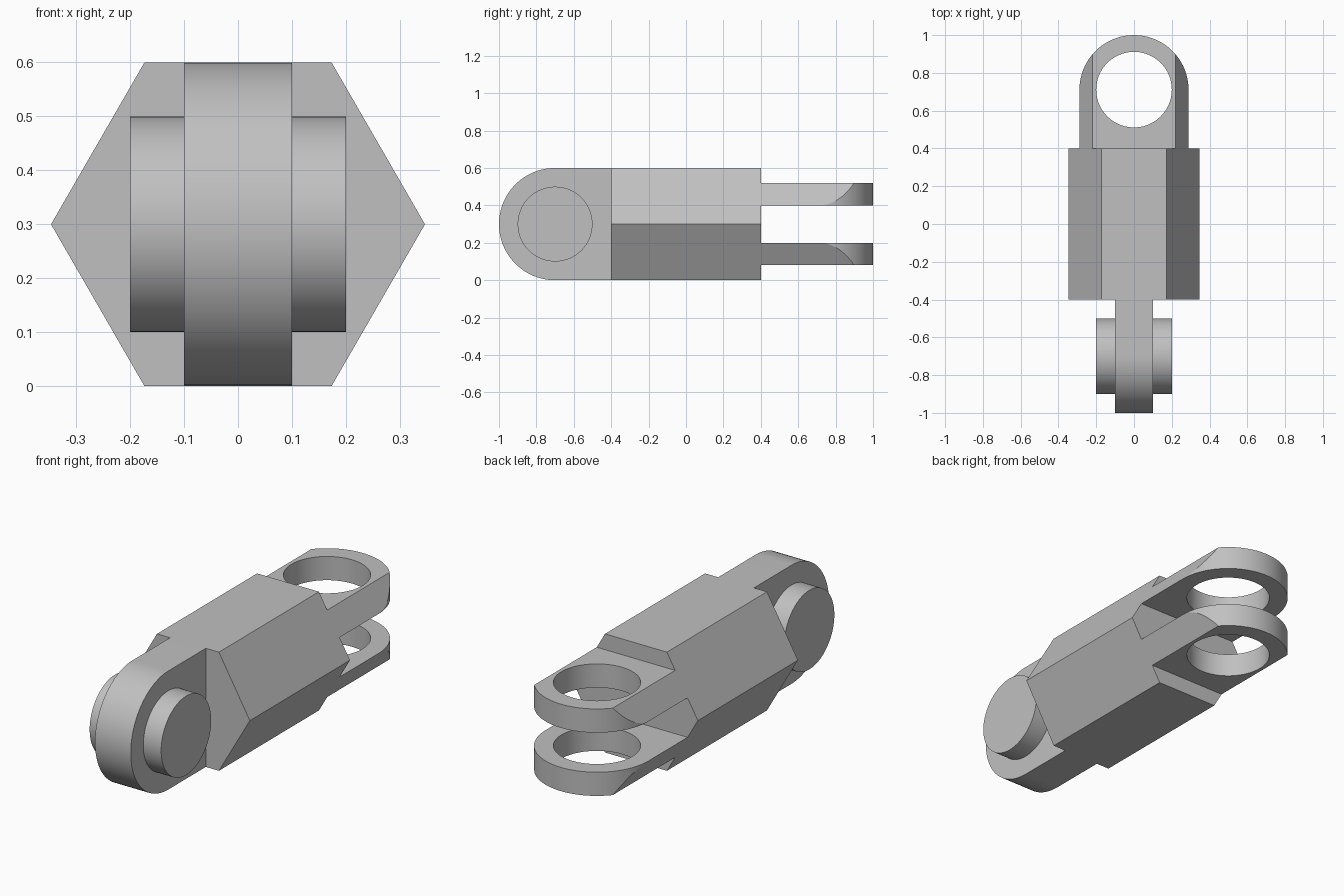
import bpy
import bmesh
from math import sin, cos, pi, sqrt

cube = bpy.data.objects.get("Cube")
if cube:
    bpy.data.objects.remove(cube, do_unlink=True)

steel = bpy.data.materials.new("light_grey_steel")
steel.use_nodes = True
GREY = (0.53, 0.53, 0.53, 1)
steel.diffuse_color = GREY
steel.node_tree.nodes["Principled BSDF"].inputs["Base Color"].default_value = GREY

MID = 0.3                     # height of the long axis
HEX_R = 2 * MID / sqrt(3)     # corner radius of the hexagonal body
BODY_END = 0.4


def prism(name, outline, axis, lo, hi):
    """Extrude a 2D outline along an axis from lo to hi."""
    place = {"x": lambda a, b, t: (t, a, b),
             "y": lambda a, b, t: (a, t, b),
             "z": lambda a, b, t: (a, b, t)}[axis]
    bm = bmesh.new()
    base = bm.faces.new([bm.verts.new(place(a, b, lo)) for a, b in outline])
    grown = bmesh.ops.extrude_face_region(bm, geom=[base], use_keep_orig=True)
    verts = [v for v in grown["geom"] if isinstance(v, bmesh.types.BMVert)]
    bmesh.ops.translate(bm, verts=verts, vec=place(0, 0, hi - lo))
    bmesh.ops.recalc_face_normals(bm, faces=bm.faces)
    mesh = bpy.data.meshes.new(name)
    bm.to_mesh(mesh)
    bm.free()
    mesh.materials.append(steel)
    obj = bpy.data.objects.new(name, mesh)
    bpy.context.collection.objects.link(obj)
    return obj


def select(obj):
    bpy.ops.object.select_all(action="DESELECT")
    obj.select_set(True)
    bpy.context.view_layer.objects.active = obj


def cut(obj, cutter, operation):
    """Apply a boolean and discard the cutter."""
    mod = obj.modifiers.new("cut", "BOOLEAN")
    mod.operation = operation
    mod.solver = "EXACT"
    mod.object = cutter
    select(obj)
    bpy.ops.object.modifier_apply(modifier=mod.name)
    bpy.data.objects.remove(cutter, do_unlink=True)


def arc(ca, cb, r, start, end, steps):
    angles = [start + (end - start) * i / steps for i in range(steps + 1)]
    return [(ca + r * cos(t), cb + r * sin(t)) for t in angles]


def circle(ca, cb, r, steps=96):
    return arc(ca, cb, r, 0, 2 * pi, steps)[:-1]


# Hexagonal body
parts = [prism("hexagonal_body", circle(0, MID, HEX_R, 6), "y", -BODY_END, BODY_END)]

# Rounded tongue at the front
PIN_Y = -0.7
tongue = arc(PIN_Y, MID, MID, pi / 2, 3 * pi / 2, 48)
tongue += [(-BODY_END, 0), (-BODY_END, 2 * MID)]
parts.append(prism("front_tongue", tongue, "x", -0.1, 0.1))

# Pin stubs on both sides of the tongue
for side, lo, hi in (("right", -0.2, -0.1), ("left", 0.1, 0.2)):
    parts.append(prism(side + "_pin", circle(PIN_Y, MID, 0.2), "x", lo, hi))

# Fork prongs: slices of the hexagon, rounded at the end and bored through
INNER, OUTER = 0.1, 0.22
EYE_R = HEX_R - INNER / sqrt(3)
EYE_Y = 1 - EYE_R
for side, s in (("lower", -1), ("upper", 1)):
    section = [(x * (HEX_R - h / sqrt(3)), MID + s * h)
               for x, h in ((-1, INNER), (1, INNER), (1, OUTER), (-1, OUTER))]
    prong = prism(side + "_fork_prong", section, "y", BODY_END, 1.1)
    rounded = arc(0, EYE_Y, EYE_R, 0, pi, 64)
    rounded += [(-EYE_R, 0.3), (EYE_R, 0.3)]
    cut(prong, prism("end_cutter", rounded, "z", -0.2, 0.8), "INTERSECT")
    cut(prong, prism("bore_cutter", circle(0, EYE_Y, 0.2), "z", -0.2, 0.8), "DIFFERENCE")
    parts.append(prong)

for obj in parts:
    select(obj)
    bpy.ops.object.shade_smooth_by_angle()
